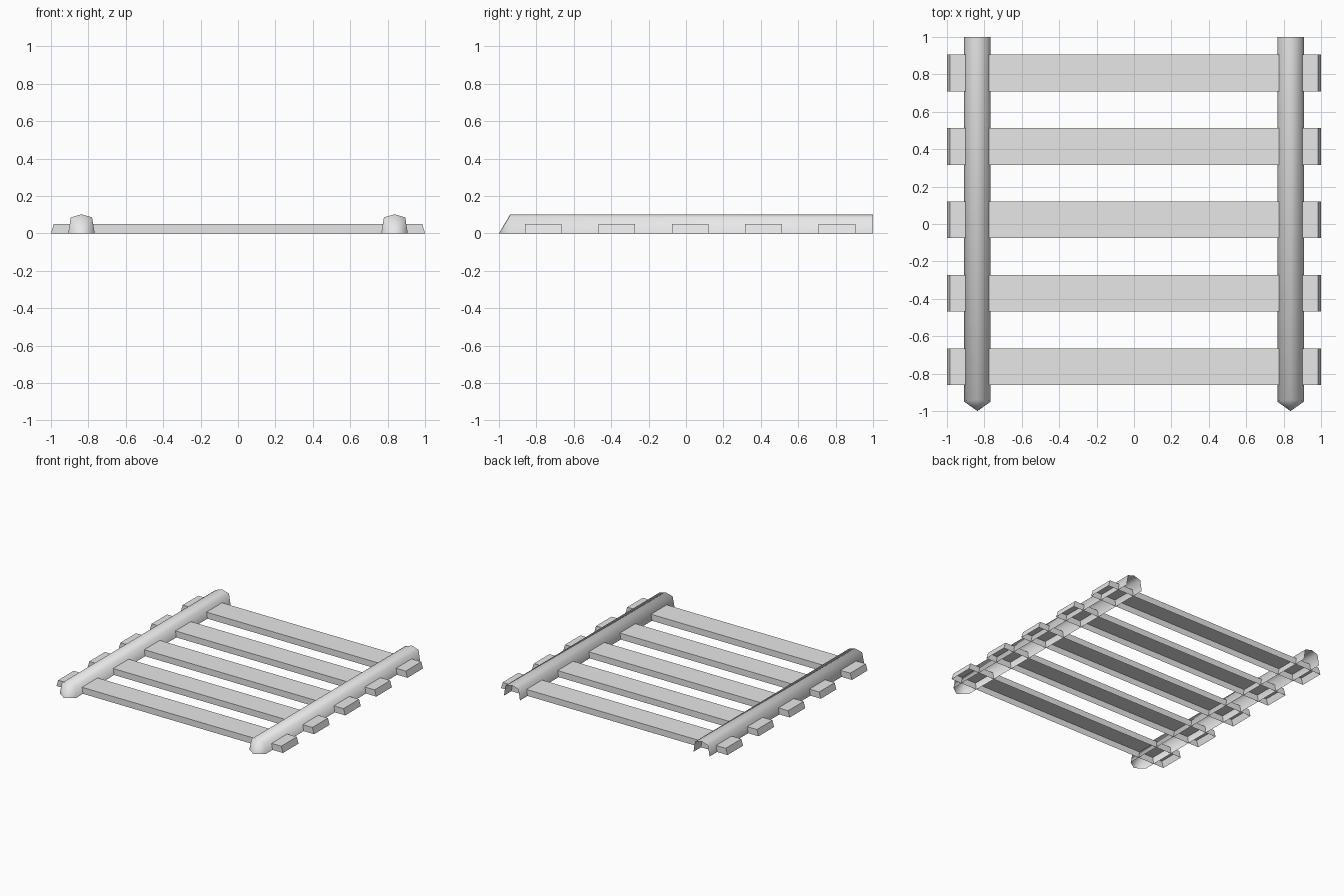
import bpy
import bmesh

cube = bpy.data.objects.get("Cube")
if cube:
    bpy.data.objects.remove(cube, do_unlink=True)

grey = bpy.data.materials.new("light grey")
grey.use_nodes = True
colour = (0.8, 0.8, 0.8, 1.0)
grey.diffuse_color = colour
grey.node_tree.nodes["Principled BSDF"].inputs["Base Color"].default_value = colour


def add_object(name, bm, location, smooth):
    mesh = bpy.data.meshes.new(name)
    for face in bm.faces:
        face.smooth = smooth
    bm.to_mesh(mesh)
    bm.free()
    mesh.materials.append(grey)
    obj = bpy.data.objects.new(name, mesh)
    obj.location = location
    bpy.context.collection.objects.link(obj)
    return obj


def add_rail(name, x):
    """Hollow ridged rail, open below and behind, with a pointed front."""
    # Cross-section from left to right: x, z and the start of the front slope
    profile = [(-0.071, 0, -0.95), (-0.057, 0.085, -0.945), (0, 0.102, -0.94),
               (0.057, 0.085, -0.945), (0.071, 0, -0.95)]
    bm = bmesh.new()
    front = [bm.verts.new((px, y, z)) for px, z, y in profile]
    back = [bm.verts.new((px, 1, z)) for px, z, y in profile]
    tip = bm.verts.new((0, -1, 0))
    for i in range(len(profile) - 1):
        bm.faces.new((front[i], front[i + 1], back[i + 1], back[i]))
        bm.faces.new((tip, front[i + 1], front[i]))
    add_object(name, bm, (x, 0, 0), True)


def add_sleeper(name, y):
    """Shallow box, open below, with slightly sloped ends."""
    bm = bmesh.new()
    bmesh.ops.create_cube(bm, size=1)
    for v in bm.verts:
        top = v.co.z > 0
        v.co.x *= 1.97 if top else 2.0
        v.co.y *= 0.196
        v.co.z = 0.05 if top else 0
    bm.normal_update()
    bottom = [f for f in bm.faces if f.normal.z < -0.9]
    bmesh.ops.delete(bm, geom=bottom, context='FACES_ONLY')
    add_object(name, bm, (0, y, 0), False)


# Two rails
add_rail("left_rail", 0.837)
add_rail("right_rail", -0.837)

# Five evenly spaced sleepers
for i in range(5):
    add_sleeper(f"sleeper_{i + 1}", -0.763 + i * 0.3925)
